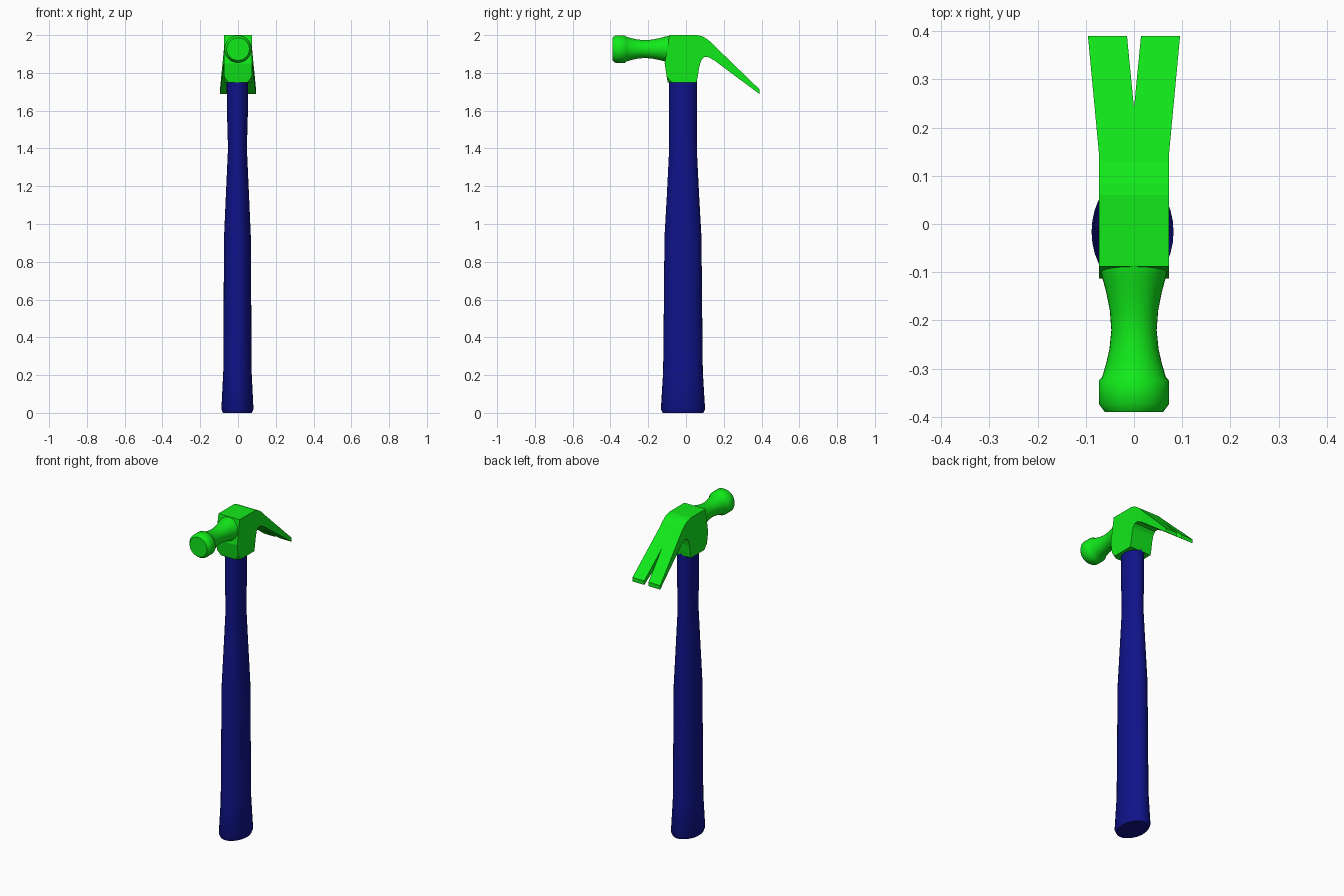
import bpy, bmesh, math

if "Cube" in bpy.data.objects:
    bpy.data.objects.remove(bpy.data.objects["Cube"])


def material(name, color):
    m = bpy.data.materials.new(name)
    m.diffuse_color = (*color, 1)
    m.use_nodes = True
    m.node_tree.nodes["Principled BSDF"].inputs["Base Color"].default_value = m.diffuse_color
    return m


def make_object(name, bm, mat=None, smooth=None):
    bmesh.ops.recalc_face_normals(bm, faces=bm.faces)
    me = bpy.data.meshes.new(name)
    bm.to_mesh(me)
    bm.free()
    ob = bpy.data.objects.new(name, me)
    bpy.context.collection.objects.link(ob)
    if mat:
        me.materials.append(mat)
    if smooth:
        bpy.ops.object.select_all(action='DESELECT')
        ob.select_set(True)
        bpy.context.view_layer.objects.active = ob
        bpy.ops.object.shade_smooth_by_angle(angle=math.radians(smooth))
    return ob


def loft(name, rings, mat, smooth):
    """Skin a list of closed point rings and cap both ends."""
    bm = bmesh.new()
    loops = [[bm.verts.new(p) for p in ring] for ring in rings]
    n = len(loops[0])
    for a, b in zip(loops, loops[1:]):
        for i in range(n):
            j = (i + 1) % n
            bm.faces.new((a[i], a[j], b[j], b[i]))
    bm.faces.new(loops[0])
    bm.faces.new(loops[-1])
    return make_object(name, bm, mat, smooth)


SIDES = 32
ANGLES = [2 * math.pi * i / SIDES for i in range(SIDES)]
green = material("head_green", (0.0056, 0.82, 0.0103))
navy = material("handle_navy", (0.0048, 0.0065, 0.25))

# Handle: oval sections (z, half width x, half depth y)
sections = [(0, 0.077, 0.107), (0.02, 0.085, 0.117), (0.22, 0.075, 0.105),
            (0.60, 0.073, 0.101), (0.93, 0.071, 0.098), (1.16, 0.061, 0.085),
            (1.40, 0.050, 0.073), (1.58, 0.055, 0.074), (1.80, 0.058, 0.074)]
loft("handle", [[(-0.003 + rx * math.cos(a), -0.016 + ry * math.sin(a), z)
                 for a in ANGLES] for z, rx, ry in sections], navy, 30)

# Striking face and neck: turned around the y axis (y, radius)
turned = [(-0.39, 0.060), (-0.373, 0.073), (-0.325, 0.073), (-0.317, 0.066),
          (-0.29, 0.058), (-0.26, 0.051), (-0.22, 0.047), (-0.18, 0.050),
          (-0.14, 0.058), (-0.11, 0.066), (-0.085, 0.072), (-0.05, 0.072)]
loft("poll", [[(r * math.cos(a), y, 1.926 + r * math.sin(a))
               for a in ANGLES] for y, r in turned], green, 50)

# Head body and claw: side profile (y, z) given counterclockwise from the bottom
profile = [(-0.097, 1.75), (0.056, 1.75), (0.062, 1.78), (0.070, 1.83),
           (0.080, 1.865), (0.095, 1.883), (0.115, 1.885), (0.15, 1.866),
           (0.39, 1.687), (0.39, 1.712), (0.15, 1.944), (0.13, 1.965),
           (0.107, 1.982), (0.085, 1.994), (0.06, 2.0), (-0.088, 2.0),
           (-0.113, 1.85), (-0.102, 1.78)]

bm = bmesh.new()
sides = []
for s in (-1, 1):
    side = [bm.verts.new((s * (0.073 + 0.0225 * max(0, y - 0.15) / 0.24), y, z))
            for y, z in profile]
    # Clipped lower front corner
    side[0].co.x = s * 0.05
    corner = bm.verts.new((s * 0.073, -0.075, 1.75))
    bm.faces.new((side[17], side[0], corner))
    bm.faces.new([corner] + side[1:8] + side[10:18])
    bm.faces.new(side[7:11])
    sides.append((side, corner))
(left, lc), (right, rc) = sides
for i in range(1, len(profile)):
    j = (i + 1) % len(profile)
    bm.faces.new((left[i], left[j], right[j], right[i]))
bm.faces.new((left[0], lc, left[1], right[1], rc, right[0]))
head = make_object("head_and_claw", bm, green)

# Nail slot: wedge cut through the claw
bm = bmesh.new()
wedge = [(0, 0.24), (0.0165, 0.41), (-0.0165, 0.41)]
low, high = [[bm.verts.new((x, y, z)) for x, y in wedge] for z in (1.5, 2.2)]
bm.faces.new(low)
bm.faces.new(high)
for i in range(3):
    j = (i + 1) % 3
    bm.faces.new((low[i], low[j], high[j], high[i]))
cutter = make_object("slot_cutter", bm)
cutter.hide_render = True
cutter.hide_set(True)
cut = head.modifiers.new("nail_slot", 'BOOLEAN')
cut.operation = 'DIFFERENCE'
cut.solver = 'EXACT'
cut.object = cutter
